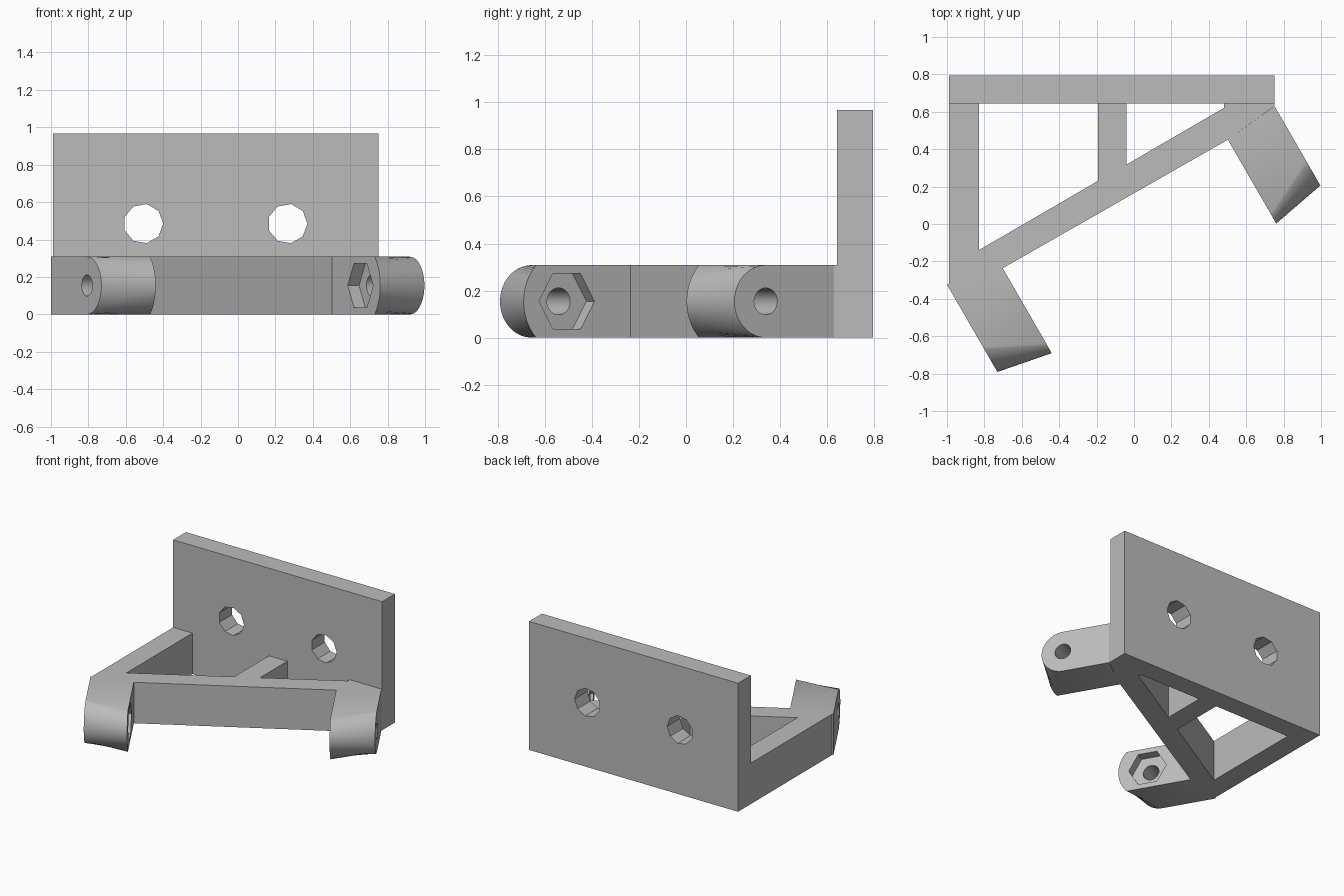
import bpy, bmesh
from math import sin, cos, pi, radians, sqrt, asin
from mathutils import Vector

cube = bpy.data.objects.get("Cube")
if cube:
    bpy.data.objects.remove(cube, do_unlink=True)

grey = bpy.data.materials.new("plain grey")
grey.use_nodes = True
COLOUR = (0.5, 0.5, 0.5, 1)
grey.diffuse_color = COLOUR
grey.node_tree.nodes["Principled BSDF"].inputs["Base Color"].default_value = COLOUR

HEIGHT = 0.308          # thickness of the lower frame
MID = HEIGHT / 2
ALONG = Vector((cos(radians(30)), sin(radians(30)), 0))   # bolt axis
REACH = Vector((ALONG.y, -ALONG.x, 0))                    # ear direction
UP = Vector((0, 0, 1))


def loft(name, ring_a, ring_b):
    """Closed solid between two rings with the same number of points."""
    bm = bmesh.new()
    a = [bm.verts.new(p) for p in ring_a]
    b = [bm.verts.new(p) for p in ring_b]
    bm.faces.new(a)
    bm.faces.new(b[::-1])
    for i in range(len(a)):
        j = (i + 1) % len(a)
        bm.faces.new((a[j], a[i], b[i], b[j]))
    bmesh.ops.recalc_face_normals(bm, faces=bm.faces)
    mesh = bpy.data.meshes.new(name)
    bm.to_mesh(mesh)
    bm.free()
    mesh.materials.append(grey)
    obj = bpy.data.objects.new(name, mesh)
    bpy.context.collection.objects.link(obj)
    return obj


def rod(name, start, end, side, radius, count):
    """Regular prism whose first corner points along side."""
    def ring(c):
        return [c + radius * (cos(t) * side + sin(t) * UP)
                for t in (2 * pi * i / count for i in range(count))]
    return loft(name, ring(start), ring(end))


def cut(obj, cutters):
    bpy.context.view_layer.objects.active = obj
    for cutter in cutters:
        cutter.hide_render = True
        mod = obj.modifiers.new("cut", 'BOOLEAN')
        mod.operation, mod.solver, mod.object = 'DIFFERENCE', 'EXACT', cutter
        bpy.ops.object.modifier_apply(modifier=mod.name)
        bpy.data.objects.remove(cutter, do_unlink=True)


def smooth(obj):
    bpy.ops.object.select_all(action='DESELECT')
    obj.select_set(True)
    bpy.context.view_layer.objects.active = obj
    bpy.ops.object.shade_smooth_by_angle(angle=radians(30))


# Upright mounting plate with two nine-sided holes
x0, x1, y0, y1, top = -0.99, 0.75, 0.643, 0.795, 0.967
base = [Vector(p) for p in ((x0, y0, 0), (x1, y0, 0), (x1, y1, 0), (x0, y1, 0))]
plate = loft("back_plate", base, [p + top * UP for p in base])
cut(plate, [rod("plate_hole", Vector((x, y0 - 0.1, 0.485)), Vector((x, y1 + 0.1, 0.485)),
                Vector((1, 0, 0)), 0.106, 9) for x in (-0.506, 0.265)])

# Flat frame: side wall, diagonal brace and short strut in one outline
outline = [(x0, y0), (x0, -0.325), (-0.7, -0.235), (0.5, 0.45), (x1, 0.63), (x1, y0),
           (0.48, y0), (0.48, 0.62), (-0.04, 0.318), (-0.04, y0),
           (-0.193, y0), (-0.193, 0.23), (-0.83, -0.14), (-0.83, y0)]
floor = [Vector((x, y, 0)) for x, y in outline]
loft("support_frame", floor, [p + HEIGHT * UP for p in floor])


def ear_ring(n, start, chord, bulge):
    """Ear section: square at the frame, a circular arc at the tip."""
    r = (MID ** 2 + bulge ** 2) / (2 * bulge)
    half = asin(min(1, MID / r))
    centre = chord + bulge - r
    pts = [(start, 0), (start, HEIGHT)]
    for i in range(29):
        t = half * (1 - i / 14)
        pts.append((centre + r * cos(t), MID + r * sin(t)))
    return [n * ALONG + s * REACH + z * UP for s, z in pts]


def ear(name, outer, inner, outer_start, inner_start):
    """Bolt ear, round on its outer face and blunter on its inner face."""
    obj = loft(name, ear_ring(outer, outer_start, 0.166, MID),
               ear_ring(inner, inner_start, 0.318, 0.06))
    way = 1 if outer > inner else -1

    def at(n):
        return n * ALONG + 0.166 * REACH + MID * UP
    bolt = rod("bolt_hole", at(outer + 0.1 * way), at(inner - 0.1 * way), REACH, 0.057, 32)
    nut = rod("nut_pocket", at(inner + 0.07 * way), at(inner - 0.1 * way), REACH, 0.136, 6)
    cut(obj, [bolt, nut])
    smooth(obj)


ear("right_ear", -1.028, -0.726, -0.219, -0.147)
ear("left_ear", 0.966, 0.66, -0.17, -0.14)
